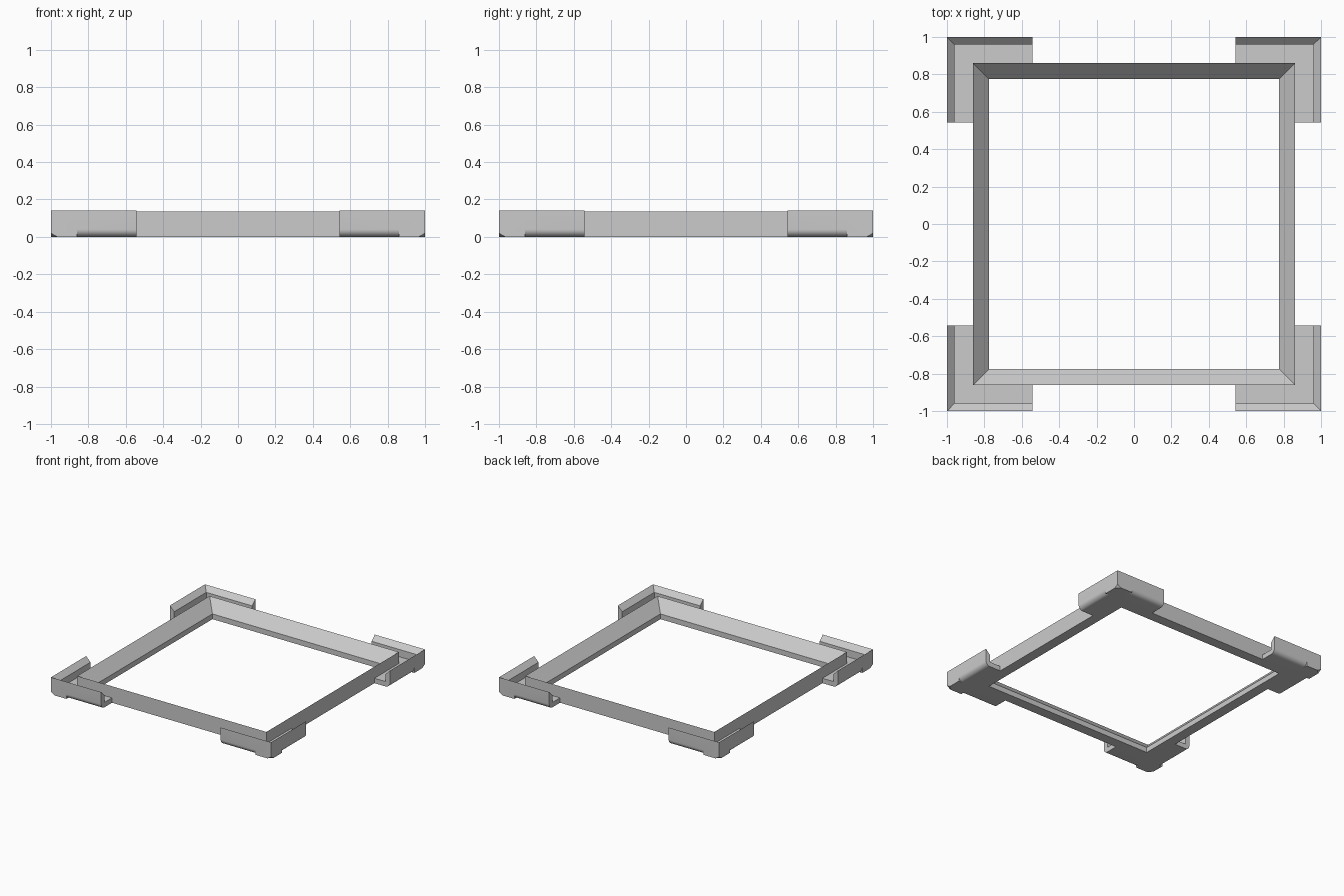
import bpy
import bmesh
import math

cube = bpy.data.objects.get("Cube")
if cube:
    bpy.data.objects.remove(cube, do_unlink=True)

grey = bpy.data.materials.new("light grey")
grey.use_nodes = True
colour = (0.6, 0.6, 0.6, 1)
grey.diffuse_color = colour
grey.node_tree.nodes["Principled BSDF"].inputs["Base Color"].default_value = colour

OUT = 1.0        # outer face of the corner clips
RIM = 0.86       # outer face of the frame
BORE = 0.775     # inner face of the frame
END = 0.543      # where each clip leg stops
WALL = 0.04      # thickness of clip wall and floor
TOP = 0.14       # height of the clips


def sweep(bm, sections, closed=False):
    """Skin equal-length rings of points, capping the ends if open."""
    rings = [[bm.verts.new(p) for p in s] for s in sections]
    pairs = list(zip(rings, rings[1:]))
    if closed:
        pairs.append((rings[-1], rings[0]))
    for a, b in pairs:
        n = len(a)
        for i in range(n):
            j = (i + 1) % n
            bm.faces.new((a[i], a[j], b[j], b[i]))
    if not closed:
        bm.faces.new(rings[0])
        bm.faces.new(rings[-1])


def finish(name, bm):
    bmesh.ops.remove_doubles(bm, verts=bm.verts[:], dist=1e-5)
    bmesh.ops.recalc_face_normals(bm, faces=bm.faces[:])
    mesh = bpy.data.meshes.new(name)
    bm.to_mesh(mesh)
    bm.free()
    mesh.materials.append(grey)
    obj = bpy.data.objects.new(name, mesh)
    bpy.context.collection.objects.link(obj)
    bpy.ops.object.select_all(action='DESELECT')
    obj.select_set(True)
    bpy.context.view_layer.objects.active = obj
    bpy.ops.object.shade_smooth_by_angle(angle=math.radians(30))
    return obj


# Square frame with a bevelled inner slope and a low inner lip
bm = bmesh.new()
profile = [(RIM, 0), (RIM, 0.135), (BORE, 0.043), (BORE, 0)]
corners = [(1, 1), (-1, 1), (-1, -1), (1, -1)]
sweep(bm, [[(x * r, y * r, z) for r, z in profile] for x, y in corners], closed=True)
finish("square_frame", bm)

# Clip cross-section: floor, wall with sloping top, lower outer edge
STEPS = 8
upper = [(RIM, 0), (RIM, WALL), (OUT - WALL, WALL), (OUT - WALL, TOP - WALL), (OUT, TOP)]
arc = [i / STEPS * math.pi / 2 for i in range(STEPS + 1)]
rounded = upper + [(OUT - WALL + WALL * math.cos(a), WALL - WALL * math.sin(a)) for a in arc]
square = upper + [(OUT, 0)] * len(arc)

# L-shaped clip: rounded legs meeting in a square-edged corner
bm = bmesh.new()
sections = [[(s, r, z) for r, z in shape]
            for s, shape in ((END, rounded), (RIM, rounded), (RIM, square))]
sections.append([(r, r, z) for r, z in square])
sections += [[(r, s, z) for r, z in shape]
             for s, shape in ((RIM, square), (RIM, rounded), (END, rounded))]
sweep(bm, sections)
bmesh.ops.remove_doubles(bm, verts=bm.verts[:], dist=1e-5)
bmesh.ops.dissolve_degenerate(bm, edges=bm.edges[:], dist=1e-5)

# Small chamfer on the lower outside corner
cut = bmesh.ops.bisect_plane(bm, geom=bm.verts[:] + bm.edges[:] + bm.faces[:],
                             plane_co=(OUT, OUT, 0.02),
                             plane_no=(1 / 0.035, 1 / 0.035, -1 / 0.02),
                             clear_outer=True)
rim = [e for e in cut["geom_cut"] if isinstance(e, bmesh.types.BMEdge)]
bmesh.ops.holes_fill(bm, edges=rim, sides=0)
clips = finish("corner_clips", bm)
mirror = clips.modifiers.new("four_corners", 'MIRROR')
mirror.use_axis = (True, True, False)
mirror.use_mirror_merge = False
